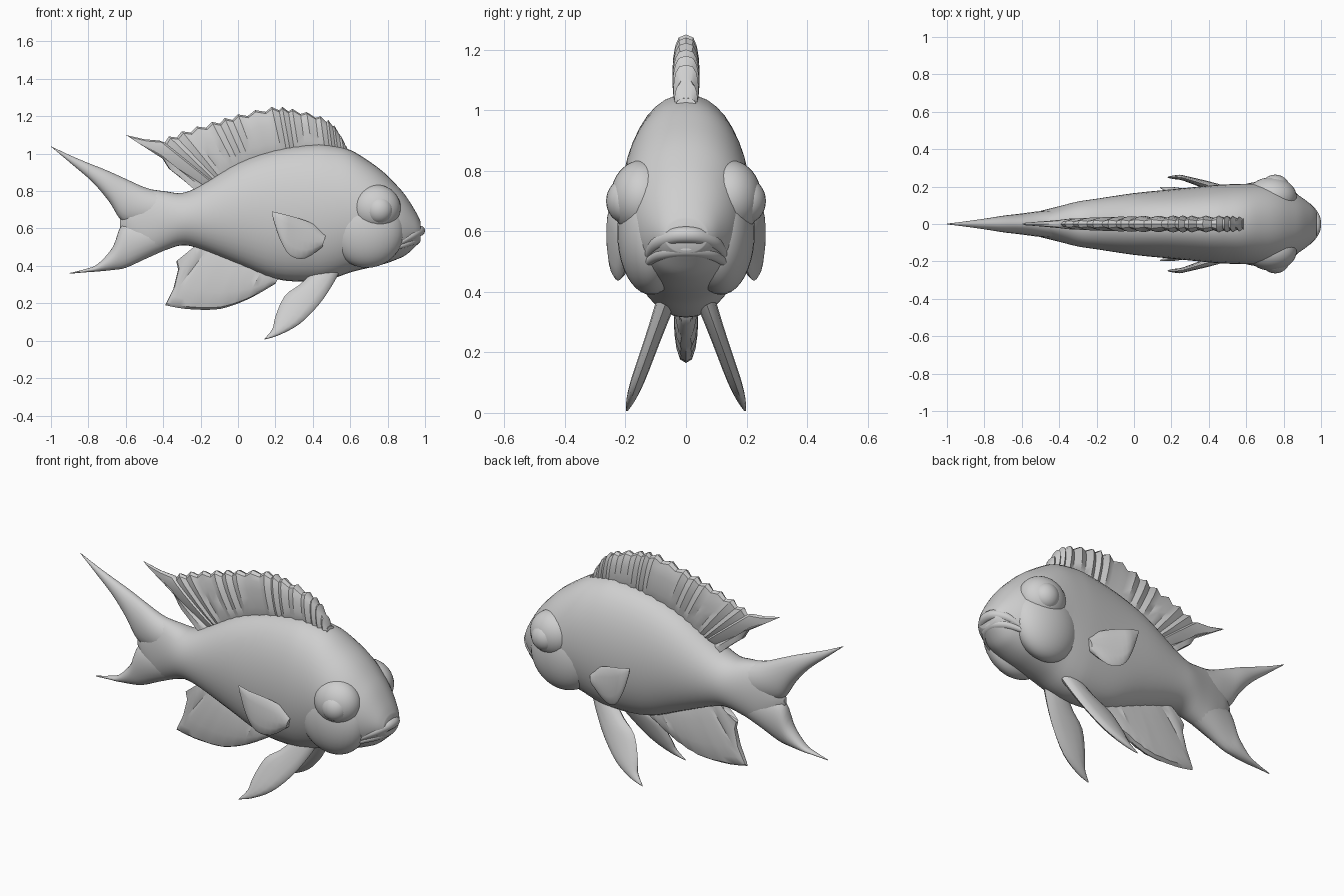
import bpy, bmesh, math
from mathutils import Vector

if "Cube" in bpy.data.objects:
    bpy.data.objects.remove(bpy.data.objects["Cube"])

grey = bpy.data.materials.new("soft grey")
grey.diffuse_color = (0.62, 0.62, 0.62, 1)
grey.use_nodes = True
grey.node_tree.nodes["Principled BSDF"].inputs["Base Color"].default_value = grey.diffuse_color


def finish(name, bm, angle=50):
    bmesh.ops.recalc_face_normals(bm, faces=bm.faces)
    me = bpy.data.meshes.new(name)
    bm.to_mesh(me)
    bm.free()
    me.materials.append(grey)
    ob = bpy.data.objects.new(name, me)
    bpy.context.collection.objects.link(ob)
    bpy.context.view_layer.objects.active = ob
    ob.select_set(True)
    bpy.ops.object.shade_smooth_by_angle(angle=math.radians(angle))
    ob.select_set(False)
    return ob


def smooth_rows(rows, n):
    """Catmull-Rom resampling of the rows, n steps per interval."""
    out = []
    for i in range(len(rows) - 1):
        p0, p1 = rows[max(i - 1, 0)], rows[i]
        p2, p3 = rows[i + 1], rows[min(i + 2, len(rows) - 1)]
        for k in range(n):
            t = k / n
            out.append(tuple(0.5 * (2 * b + (c - a) * t + (2 * a - 5 * b + 4 * c - d) * t * t
                                    + (3 * b - a - 3 * c + d) * t ** 3)
                             for a, b, c, d in zip(p0, p1, p2, p3)))
    return out + [tuple(rows[-1])]


def loft(name, rows, y_of=lambda x, z: 0, seg=16, power=1.0, angle=50):
    """Lens-shaped sections spanning edge A to edge B; row = (ax, az, bx, bz, half thickness)."""
    bm = bmesh.new()
    rings = []
    for ax, az, bx, bz, t in rows:
        a, b = Vector((ax, y_of(ax, az), az)), Vector((bx, y_of(bx, bz), bz))
        ring = []
        for k in range(seg):
            w = 2 * math.pi * k / seg
            s = math.sin(w)
            p = (a + b) / 2 + (a - b) / 2 * math.cos(w)
            p.y += max(t, 0.002) * math.copysign(abs(s) ** power, s)
            ring.append(bm.verts.new(p))
        rings.append(ring)
    for r, q in zip(rings, rings[1:]):
        for k in range(seg):
            j = (k + 1) % seg
            bm.faces.new((r[k], r[j], q[j], q[k]))
    bm.faces.new(rings[0])
    bm.faces.new(rings[-1])
    return finish(name, bm, angle)


def ellipsoid(name, centre, radii, u=32, v=20):
    bm = bmesh.new()
    bmesh.ops.create_uvsphere(bm, u_segments=u, v_segments=v, radius=1)
    for vert in bm.verts:
        vert.co = Vector(centre) + Vector([c * r for c, r in zip(vert.co, radii)])
    return finish(name, bm)


def tube(name, points, radii, seg=12):
    """Swept round lip through the points."""
    path = smooth_rows([(*p, r) for p, r in zip(points, radii)], 5)
    pts = [Vector(p[:3]) for p in path]
    bm = bmesh.new()
    rings = []
    for i, p in enumerate(pts):
        d = (pts[min(i + 1, len(pts) - 1)] - pts[max(i - 1, 0)]).normalized()
        side = d.cross(Vector((0, 0, 1))).normalized()
        up = side.cross(d)
        rings.append([bm.verts.new(p + path[i][3] * (side * math.cos(2 * math.pi * k / seg)
                                                     + up * math.sin(2 * math.pi * k / seg)))
                      for k in range(seg)])
    for r, q in zip(rings, rings[1:]):
        for k in range(seg):
            j = (k + 1) % seg
            bm.faces.new((r[k], r[j], q[j], q[k]))
    bm.faces.new(rings[0])
    bm.faces.new(rings[-1])
    return finish(name, bm)


# Body: x, top, bottom, half width
body = [(-.63, .66, .60, .01), (-.58, .74, .52, .045), (-.5, .805, .45, .07), (-.4, .80, .48, .095),
        (-.3, .79, .51, .12), (-.2, .83, .49, .135), (0, .95, .41, .165), (.2, 1.02, .33, .185),
        (.4, 1.05, .315, .205), (.5, 1.045, .33, .212), (.6, 1.02, .365, .215), (.7, .96, .39, .215),
        (.78, .90, .41, .20), (.85, .83, .435, .17), (.9, .77, .46, .14), (.95, .69, .505, .10),
        (.975, .64, .53, .07)]
loft("body", smooth_rows([(x, t, x, b, w) for x, t, b, w in body], 4), seg=40, power=.92)

# Forked tail
upper = [(-.42, .80, -.42, .60, .075), (-.5, .82, -.52, .61, .068), (-.6, .865, -.62, .64, .055),
         (-.7, .91, -.69, .745, .045), (-.8, .95, -.78, .85, .03), (-.9, .992, -.89, .945, .015),
         (-1, 1.04, -.998, 1.036, .002)]
lower = [(-.42, .66, -.40, .48, .075), (-.52, .65, -.5, .435, .066), (-.62, .62, -.6, .39, .052),
         (-.67, .50, -.67, .378, .042), (-.75, .41, -.75, .37, .026), (-.81, .385, -.81, .366, .015),
         (-.9, .362, -.9, .358, .002)]
loft("tail_upper_lobe", smooth_rows(upper, 4), seg=20)
loft("tail_lower_lobe", smooth_rows(lower, 4), seg=20)

# Dorsal fin: spines alternate with thinner, lower membrane
spines = [(.6, .98, .58, 1.04, .035), (.54, .98, .515, 1.15, .042), (.47, .99, .44, 1.2, .045),
          (.33, .99, .29, 1.24, .045), (.24, .98, .18, 1.25, .045), (.1, .95, 0, 1.21, .043),
          (0, .90, -.14, 1.17, .04), (-.08, .85, -.3, 1.12, .036), (-.12, .83, -.42, 1.07, .03)]
rows = []
for i, (ax, az, bx, bz, t) in enumerate(smooth_rows(spines, 4)):
    if i % 2:
        bx, bz, t = bx + .008, bz - .02, t * .72
    rows.append((ax, az, bx, bz, t))
rows += [(-.14, .82, -.50, 1.077, .022), (-.15, .81, -.6, 1.1, .012), (-.16, .81, -.5, 1.045, .02),
         (-.17, .80, -.42, 1.0, .03), (-.19, .79, -.37, .92, .03), (-.2, .78, -.3, .865, .03),
         (-.2, .77, -.22, .82, .02)]
loft("dorsal_fin", rows, seg=16, power=.65, angle=35)

# Anal fin
anal = [(.25, .40, .2, .305, .03), (.18, .42, .08, .235, .038), (.1, .45, -.03, .188, .04),
        (0, .47, -.13, .166, .04), (-.08, .5, -.28, .17, .035), (-.14, .52, -.39, .19, .025),
        (-.17, .53, -.345, .28, .028), (-.19, .54, -.32, .38, .028), (-.2, .53, -.33, .425, .02),
        (-.19, .54, -.24, .455, .02)]
rows = smooth_rows(anal[:6], 3) + anal[6:]
loft("anal_fin", [(*r[:4], r[4] * (.78 if i % 2 else 1)) for i, r in enumerate(rows)],
     power=.7, angle=35)

# Paired parts
pectoral = [(.47, .565, .45, .50, .025), (.40, .625, .36, .44, .022), (.3, .662, .28, .455, .016),
            (.23, .68, .225, .54, .012), (.18, .692, .188, .65, .004)]
pelvic = [(.55, .38, .40, .37, .035), (.5, .29, .33, .30, .03), (.43, .19, .25, .24, .027),
          (.33, .09, .2, .13, .024), (.22, .03, .185, .065, .016), (.14, .006, .145, .014, .004)]
for side, s in (("right", -1), ("left", 1)):
    loft(side + "_pectoral_fin", smooth_rows(pectoral, 3),
         lambda x, z: s * (.25 - max(0, x - .25) * .3), seg=12)
    loft(side + "_pelvic_fin", smooth_rows(pelvic, 3),
         lambda x, z: s * (.075 + (.34 - z) * .36), seg=12)
    ellipsoid(side + "_gill_cover", (.69, s * .115, .595), (.2, .112, .205))
    ellipsoid(side + "_eye_socket", (.735, s * .145, .71), (.135, .105, .125))
    ellipsoid(side + "_eye", (.755, s * .198, .70), (.075, .066, .075), 24, 16)

# Lips
tube("upper_lip", [(.85, -.13, .515), (.92, -.095, .56), (.962, -.045, .583), (.972, 0, .588),
                   (.962, .045, .583), (.92, .095, .56), (.85, .13, .515)],
     [.012, .024, .027, .028, .027, .024, .012])
tube("lower_lip", [(.85, -.125, .50), (.91, -.085, .525), (.943, -.04, .537), (.95, 0, .54),
                   (.943, .04, .537), (.91, .085, .525), (.85, .125, .50)],
     [.014, .022, .025, .026, .025, .022, .014])
